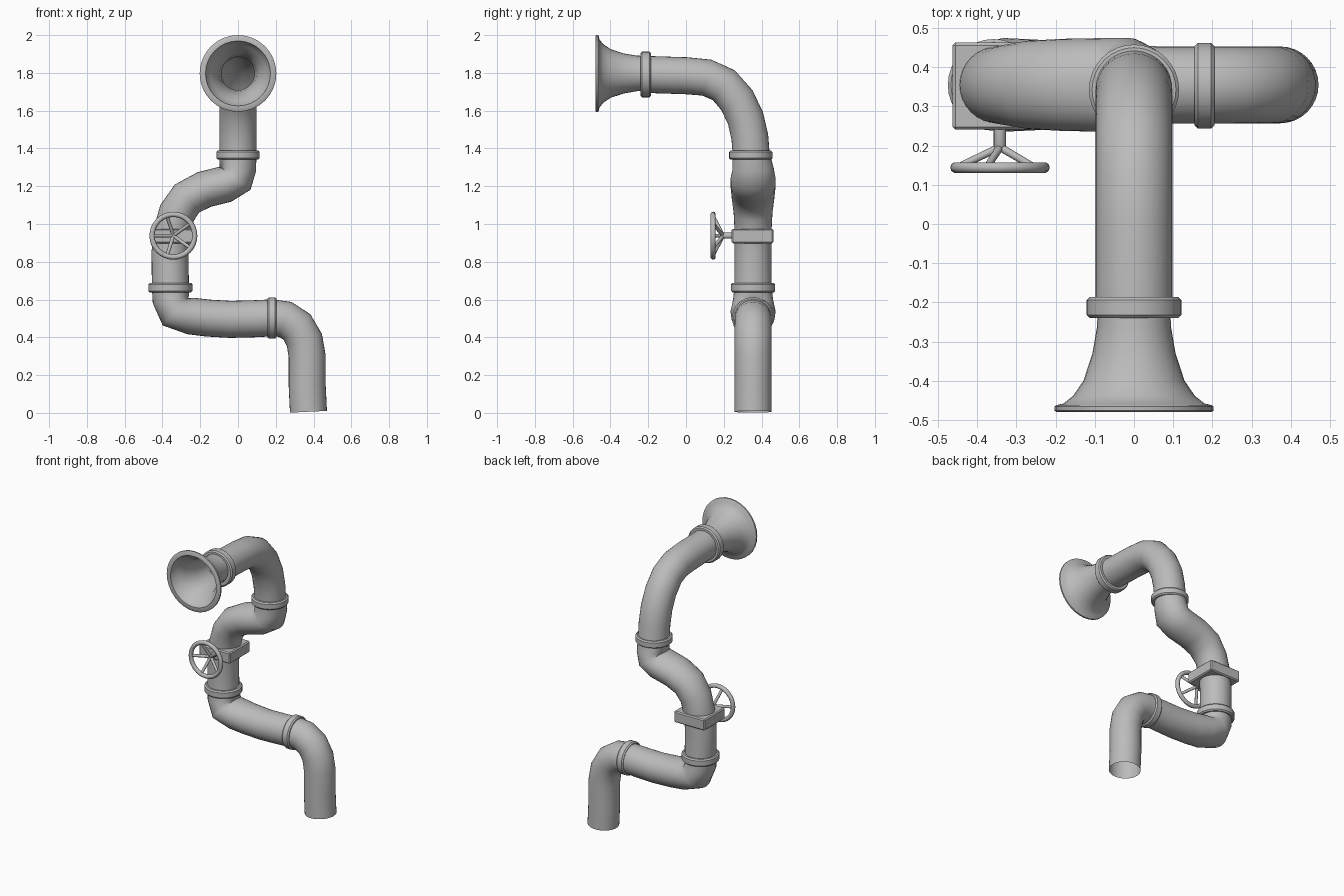
import bpy, bmesh, math
from mathutils import Vector, Matrix

if "Cube" in bpy.data.objects:
    bpy.data.objects.remove(bpy.data.objects["Cube"], do_unlink=True)

SIDES = 32
grey = bpy.data.materials.new("pipe grey")
grey.use_nodes = True
grey.diffuse_color = (0.5, 0.5, 0.5, 1)
grey.node_tree.nodes["Principled BSDF"].inputs["Base Color"].default_value = (0.5, 0.5, 0.5, 1)


def finish(name, bm, angle=40):
    bmesh.ops.recalc_face_normals(bm, faces=bm.faces)
    mesh = bpy.data.meshes.new(name)
    bm.to_mesh(mesh)
    bm.free()
    mesh.materials.append(grey)
    ob = bpy.data.objects.new(name, mesh)
    bpy.context.collection.objects.link(ob)
    bpy.ops.object.select_all(action='DESELECT')
    ob.select_set(True)
    bpy.context.view_layer.objects.active = ob
    bpy.ops.object.shade_smooth_by_angle(angle=math.radians(angle))
    return ob


def skin(bm, rings, closed=False):
    """Join successive vertex rings with quads."""
    pairs = list(zip(rings, rings[1:]))
    if closed:
        pairs.append((rings[-1], rings[0]))
    for a, b in pairs:
        for i in range(len(a)):
            j = (i + 1) % len(a)
            bm.faces.new((a[i], a[j], b[j], b[i]))


def circle(r, n):
    return [Vector((r * math.cos(math.tau * i / n), r * math.sin(math.tau * i / n), 0)) for i in range(n)]


def lathe(name, profile, centre, axis, closed=False, n=SIDES):
    """Spin (radius, distance along axis) pairs."""
    bm = bmesh.new()
    turn = Vector(axis).to_track_quat('Z', 'Y')
    rings = [[bm.verts.new(Vector(centre) + turn @ (v + Vector((0, 0, d)))) for v in circle(r, n)]
             for r, d in profile]
    skin(bm, rings, closed)
    return finish(name, bm)


def sweep(name, path, radius):
    """Tube along (x, y, z, depth stretch) points, open at both ends."""
    bm = bmesh.new()
    pts = [Vector(p[:3]) for p in path]
    rings, normal = [], Vector((1, 0, 0))
    for i, p in enumerate(pts):
        before = (p - pts[i - 1]).normalized() if i else Vector()
        after = (pts[i + 1] - p).normalized() if i < len(pts) - 1 else Vector()
        t = (before + after).normalized()
        normal = (normal - t * normal.dot(t)).normalized()
        side = t.cross(normal)
        ring = []
        for c in circle(radius, SIDES):
            off = normal * c.x + side * c.y
            off.y *= path[i][3]
            ring.append(bm.verts.new(p + off))
        rings.append(ring)
    skin(bm, rings)
    return finish(name, bm, 60)


def collar(name, centre, axis, r, half):
    b = 0.008
    lathe(name, [(r - 0.03, -half), (r - b, -half), (r, b - half), (r, half - b),
                 (r - b, half), (r - 0.03, half)], centre, axis, closed=True)


# Main bent pipe, from the lower outlet to the horn
Y = 0.355
front_path = [(0.373, 0.006, 1), (0.366, 0.15, 1), (0.366, 0.3, 1), (0.352, 0.385, 1),
              (0.312, 0.455, 1), (0.25, 0.495, 1), (0.18, 0.503, 1), (0.08, 0.498, 1),
              (-0.04, 0.495, 1.03), (-0.16, 0.502, 1.1), (-0.25, 0.513, 1.18),
              (-0.332, 0.535, 1.22), (-0.355, 0.6, 1.08), (-0.358, 0.67, 1),
              (-0.36, 0.85, 1), (-0.347, 0.97, 1), (-0.322, 1.06, 1.05),
              (-0.27, 1.135, 1.15), (-0.18, 1.182, 1.2), (-0.07, 1.21, 1.22),
              (-0.012, 1.24, 1.22), (-0.002, 1.29, 1.12)]
top_path = [(0.345, 1.37), (0.338, 1.46), (0.315, 1.56), (0.27, 1.655), (0.2, 1.735),
            (0.11, 1.775), (0, 1.785), (-0.22, 1.792)]
sweep("bent_pipe", [(x, Y, z, s) for x, z, s in front_path] + [(0, y, z, 1) for y, z in top_path], 0.098)

# Flared horn with rim and inner funnel
lathe("horn", [(0.093, 0.2), (0.094, 0.26), (0.106, 0.33), (0.129, 0.4), (0.155, 0.438),
               (0.18, 0.458), (0.198, 0.462), (0.203, 0.466), (0.203, 0.476), (0.198, 0.48),
               (0.172, 0.48), (0.168, 0.462), (0.147, 0.435), (0.118, 0.395),
               (0.098, 0.33), (0.088, 0.26), (0.088, 0.2)],
      (0, 0, 1.797), (0, -1, 0))

# Joint collars
collar("horn_collar", (0, -0.213, 1.791), (0, 1, 0), 0.121, 0.027)
collar("upper_collar", (0, 0.343, 1.365), (0, 0, 1), 0.115, 0.024)
collar("middle_collar", (-0.358, Y, 0.663), (0, 0, 1), 0.117, 0.025)
collar("lower_collar", (0.18, 0.353, 0.503), (1, 0, 0), 0.109, 0.025)

# Valve block
bm = bmesh.new()
bmesh.ops.create_cube(bm, size=1, matrix=Matrix.Translation((-0.347, 0.352, 0.936))
                      @ Matrix.Diagonal((0.232, 0.222, 0.076, 1)))
bmesh.ops.bevel(bm, geom=bm.edges[:], offset=0.007, segments=1, affect='EDGES')
finish("valve_block", bm, 20)

# Hand wheel: rim, stem and five sloping spokes
WHEEL = Vector((-0.342, 0.144, 0.938))
HUB = WHEEL + Vector((0, 0.052, 0))
rim = [(0.113 + 0.014 * math.cos(math.tau * k / 10), 0.014 * math.sin(math.tau * k / 10)) for k in range(10)]
lathe("wheel_rim", rim, WHEEL, (0, 1, 0), closed=True)
lathe("valve_stem", [(0, -0.012), (0.013, -0.012), (0.016, -0.006), (0.016, 0.05)], HUB, (0, 1, 0), n=16)
for k in range(5):
    a = math.pi + math.tau * k / 5
    end = WHEEL + Vector((0.11 * math.cos(a), 0, 0.11 * math.sin(a)))
    lathe("wheel_spoke_%d" % (k + 1), [(0.01, 0), (0.009, (end - HUB).length)], HUB, end - HUB, n=10)
